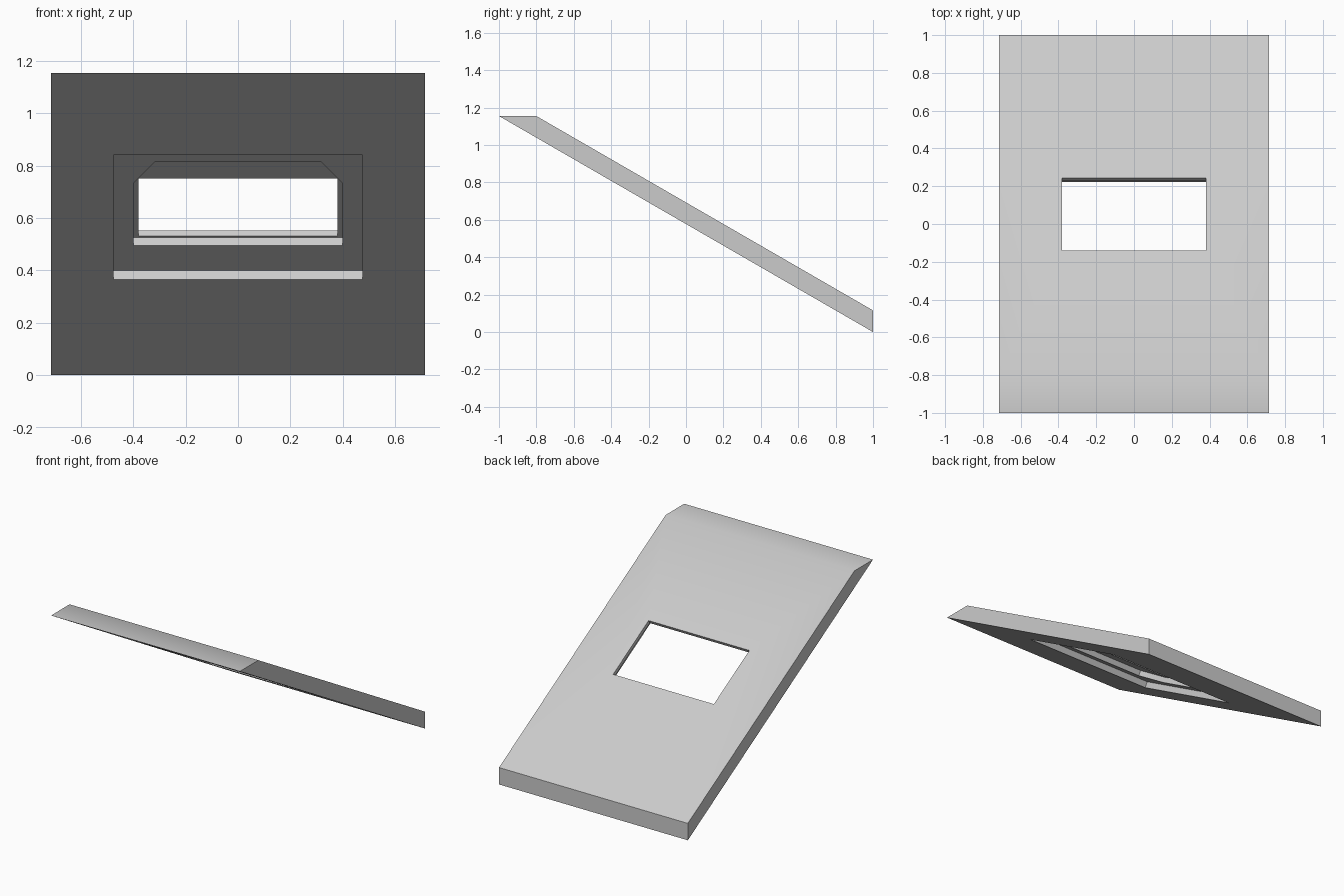
import bpy, bmesh, math
from mathutils import Vector

old = bpy.data.objects.get("Cube")
if old:
    bpy.data.objects.remove(old, do_unlink=True)

SLOPE = math.radians(30)
THICK = 0.1
HALF_W = 0.714
RISE = 2 * math.tan(SLOPE)
LIFT = THICK / math.cos(SLOPE)

grey = bpy.data.materials.new("light_grey")
grey.use_nodes = True
colour = (0.6, 0.6, 0.6, 1)
grey.diffuse_color = colour
grey.node_tree.nodes["Principled BSDF"].inputs["Base Color"].default_value = colour


def on_slab(x, s, n):
    """Point s up the slope from the low edge and n above the underside."""
    c, k = math.cos(SLOPE), math.sin(SLOPE)
    return Vector((x, 1 - s * c + n * k, s * k + n * c))


def prism(name, outline, offset):
    """Solid made by pushing a flat outline along an offset."""
    bm = bmesh.new()
    face = bm.faces.new([bm.verts.new(p) for p in outline])
    side = bmesh.ops.extrude_face_region(bm, geom=[face])["geom"]
    verts = [v for v in side if isinstance(v, bmesh.types.BMVert)]
    bmesh.ops.translate(bm, verts=verts, vec=offset)
    bmesh.ops.recalc_face_normals(bm, faces=bm.faces)
    mesh = bpy.data.meshes.new(name)
    bm.to_mesh(mesh)
    bm.free()
    mesh.materials.append(grey)
    obj = bpy.data.objects.new(name, mesh)
    bpy.context.collection.objects.link(obj)
    return obj


# Sloping roof slab with a plumb low end and a level top edge
profile = [(1, 0), (1, LIFT), (-1 + LIFT / math.tan(SLOPE), RISE), (-1, RISE)]
slab = prism("roof_slab", [(-HALF_W, y, z) for y, z in profile],
             Vector((2 * HALF_W, 0, 0)))


def cut(name, half, low, high, depth, chamfer=(0, 0)):
    """Cut a pocket from the underside, with optional clipped upper corners."""
    cx, cs = chamfer
    right = [(half, low), (half, high - cs)]
    if cx:
        right.append((half - cx, high))
    outline = right + [(-x, s) for x, s in reversed(right)]
    cutter = prism(name, [on_slab(x, s, -0.05) for x, s in outline],
                   on_slab(0, 0, depth + 0.05) - on_slab(0, 0, 0))
    cutter.hide_render = True
    mod = slab.modifiers.new(name, "BOOLEAN")
    mod.operation = "DIFFERENCE"
    mod.solver = "EXACT"
    mod.object = cutter
    bpy.context.view_layer.objects.active = slab
    bpy.ops.object.modifier_apply(modifier=name)
    bpy.data.objects.remove(cutter, do_unlink=True)


# Stepped underside pockets and the through opening
cut("outer_recess", 0.476, 0.73, 1.682, 0.04)
cut("inner_recess", 0.4, 0.921, 1.56, 0.075, (0.082, 0.165))
cut("window_opening", 0.381, 0.932, 1.374, 0.2)

# Soft blend over the top edge, crisp corners elsewhere
bpy.ops.object.select_all(action="DESELECT")
slab.select_set(True)
bpy.context.view_layer.objects.active = slab
bpy.ops.object.shade_smooth_by_angle(angle=math.radians(35))
